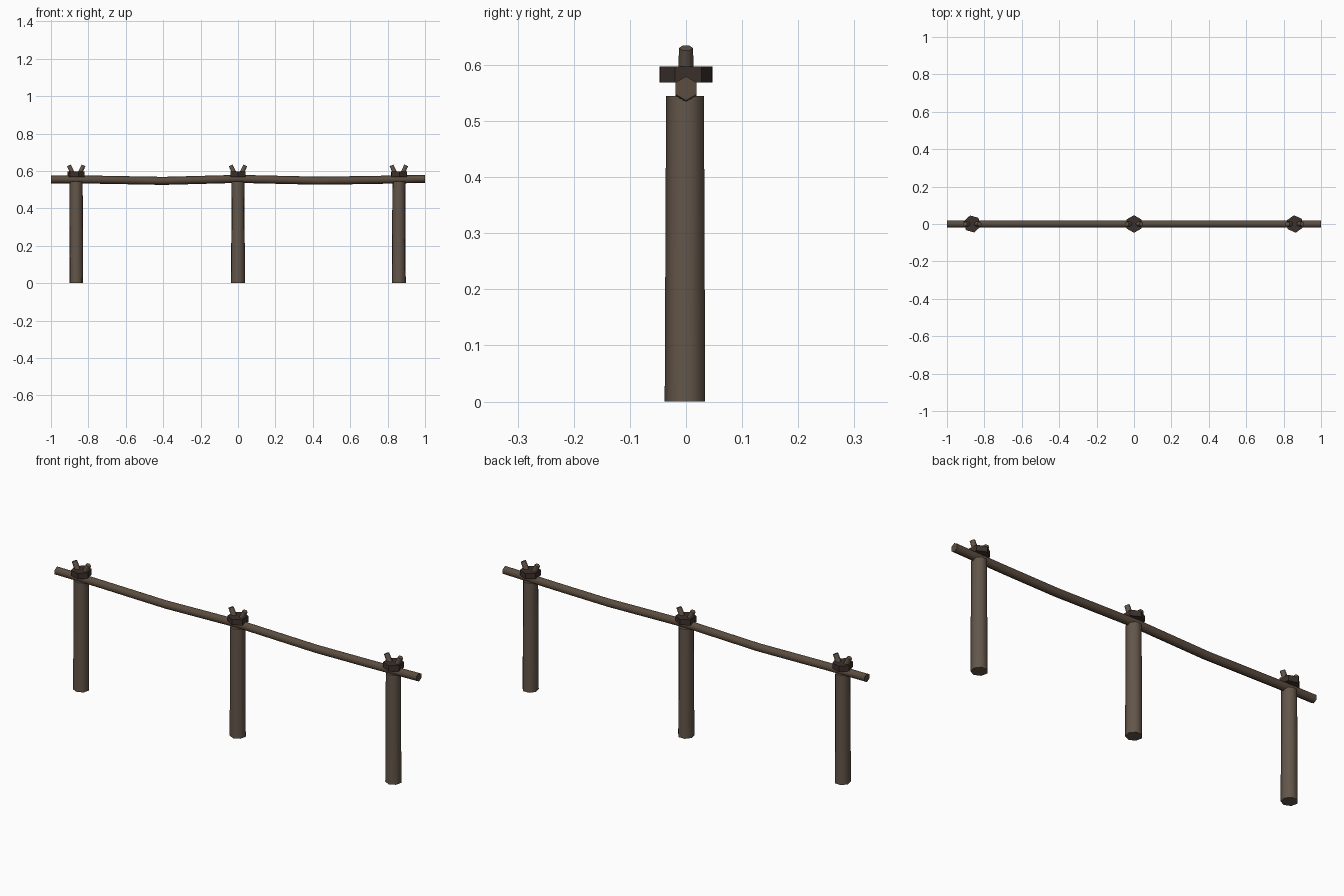
import bpy, bmesh, math
from mathutils import Vector

if "Cube" in bpy.data.objects:
    bpy.data.objects.remove(bpy.data.objects["Cube"])


def material(name, rgb):
    m = bpy.data.materials.new(name)
    m.diffuse_color = (*rgb, 1)
    m.use_nodes = True
    m.node_tree.nodes["Principled BSDF"].inputs["Base Color"].default_value = m.diffuse_color
    return m


WOOD = material("weathered_wood", (0.125, 0.093, 0.068))
RAIL = material("rail_wood", (0.105, 0.073, 0.05))
LASH = material("lashing", (0.045, 0.03, 0.024))


def tube(name, path, radii, sides, mat, spin=0.0, smooth=True):
    """Capped tube through points lying in the XZ plane."""
    pts = [Vector(p) for p in path]
    bm = bmesh.new()
    rings = []
    for i, p in enumerate(pts):
        t = (pts[min(i + 1, len(pts) - 1)] - pts[max(i - 1, 0)]).normalized()
        side = Vector((0, 1, 0))
        up = t.cross(side)
        rings.append([bm.verts.new(p + radii[i] * (
            math.cos(spin + math.tau * k / sides) * side +
            math.sin(spin + math.tau * k / sides) * up)) for k in range(sides)])
    for a, b in zip(rings, rings[1:]):
        for k in range(sides):
            n = (k + 1) % sides
            bm.faces.new((a[k], a[n], b[n], b[k]))
    bm.faces.new(rings[0])
    bm.faces.new(rings[-1])
    bmesh.ops.recalc_face_normals(bm, faces=bm.faces)
    me = bpy.data.meshes.new(name)
    bm.to_mesh(me)
    bm.free()
    me.materials.append(mat)
    ob = bpy.data.objects.new(name, me)
    bpy.context.collection.objects.link(ob)
    if smooth:
        bpy.ops.object.select_all(action='DESELECT')
        ob.select_set(True)
        bpy.context.view_layer.objects.active = ob
        bpy.ops.object.shade_smooth_by_angle(angle=math.radians(65))
    return ob


# Posts, each with a lashing block and two splayed pegs on top
for label, x, spin in (("left", -0.865, 0.25), ("middle", 0.0, 0.0), ("right", 0.86, 0.1)):
    tube(label + "_post", [(x, 0, 0), (x, 0, 0.545)], [0.038, 0.0355], 7, WOOD, math.pi)
    tube(label + "_lashing", [(x, 0, 0.569), (x, 0, 0.597)], [0.047, 0.047], 6, LASH,
         spin, smooth=False)
    for s, end in ((-1, "left"), (1, "right")):
        tube(f"{label}_{end}_peg", [(x + s * 0.018, 0, 0.583), (x + s * 0.039, 0, 0.63)],
             [0.014, 0.0125], 6, WOOD)

# Two sagging rails meeting over the middle post
tube("left_rail", [(-1, 0, 0.555), (-0.78, 0, 0.554), (-0.4, 0, 0.547), (0.01, 0, 0.558)],
     [0.0215] * 4, 6, RAIL, math.pi / 6)
tube("right_rail", [(-0.01, 0, 0.558), (0.43, 0, 0.548), (0.72, 0, 0.552), (1, 0, 0.558)],
     [0.0215] * 4, 6, RAIL, math.pi / 6)
